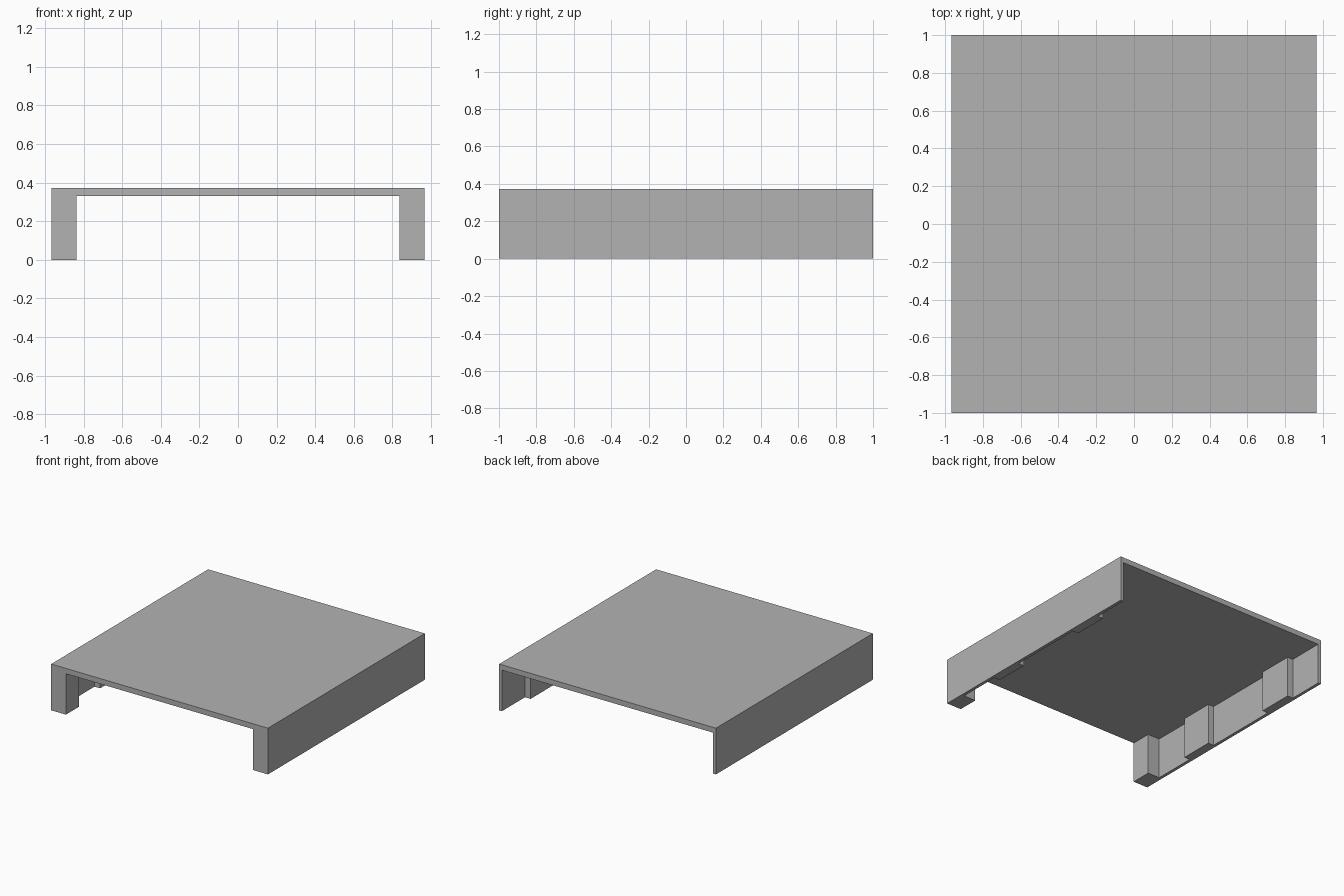
import bpy
import bmesh

cube = bpy.data.objects.get("Cube")
if cube:
    bpy.data.objects.remove(cube, do_unlink=True)

HALF_W, HALF_L, HEIGHT, CEILING = 0.967, 1.0, 0.373, 0.33
WALL, RIB, LEG = 0.025, 0.075, 0.131

grey = bpy.data.materials.new("plain grey")
grey.use_nodes = True
colour = (0.448, 0.448, 0.448, 1)
grey.diffuse_color = colour
grey.node_tree.nodes["Principled BSDF"].inputs["Base Color"].default_value = colour


def prism(name, outline, bottom, top):
    """Extrude a plan outline upwards into a solid."""
    bm = bmesh.new()
    base = bm.faces.new([bm.verts.new((x, y, bottom)) for x, y in outline])
    moved = bmesh.ops.extrude_face_region(bm, geom=[base])["geom"]
    verts = [v for v in moved if isinstance(v, bmesh.types.BMVert)]
    bmesh.ops.translate(bm, verts=verts, vec=(0, 0, top - bottom))
    bmesh.ops.recalc_face_normals(bm, faces=bm.faces)
    mesh = bpy.data.meshes.new(name)
    bm.to_mesh(mesh)
    bm.free()
    mesh.materials.append(grey)
    obj = bpy.data.objects.new(name, mesh)
    bpy.context.collection.objects.link(obj)
    return obj


# Solid block for the cover
cover = prism("tunnel_cover", [(-HALF_W, -HALF_L), (HALF_W, -HALF_L),
                               (HALF_W, HALF_L), (-HALF_W, HALF_L)], 0, HEIGHT)

# Wall thickness along the length: front leg, then two ribs on a thin wall
spans = [(-1.1, -0.833, LEG), (-0.833, -0.483, WALL), (-0.483, -0.206, RIB),
         (-0.206, 0.418, WALL), (0.418, 0.707, RIB), (0.707, 1.1, WALL)]
side = [(HALF_W - t, y) for y0, y1, t in spans for y in (y0, y1)]
channel = prism("channel_cutter", side + [(-x, y) for x, y in reversed(side)],
                -0.1, CEILING)
channel.hide_render = True

# Hollow the block with the stepped channel
cut = cover.modifiers.new("channel", "BOOLEAN")
cut.operation = "DIFFERENCE"
cut.solver = "EXACT"
cut.object = channel
bpy.context.view_layer.objects.active = cover
bpy.ops.object.modifier_apply(modifier=cut.name)
bpy.data.objects.remove(channel, do_unlink=True)
